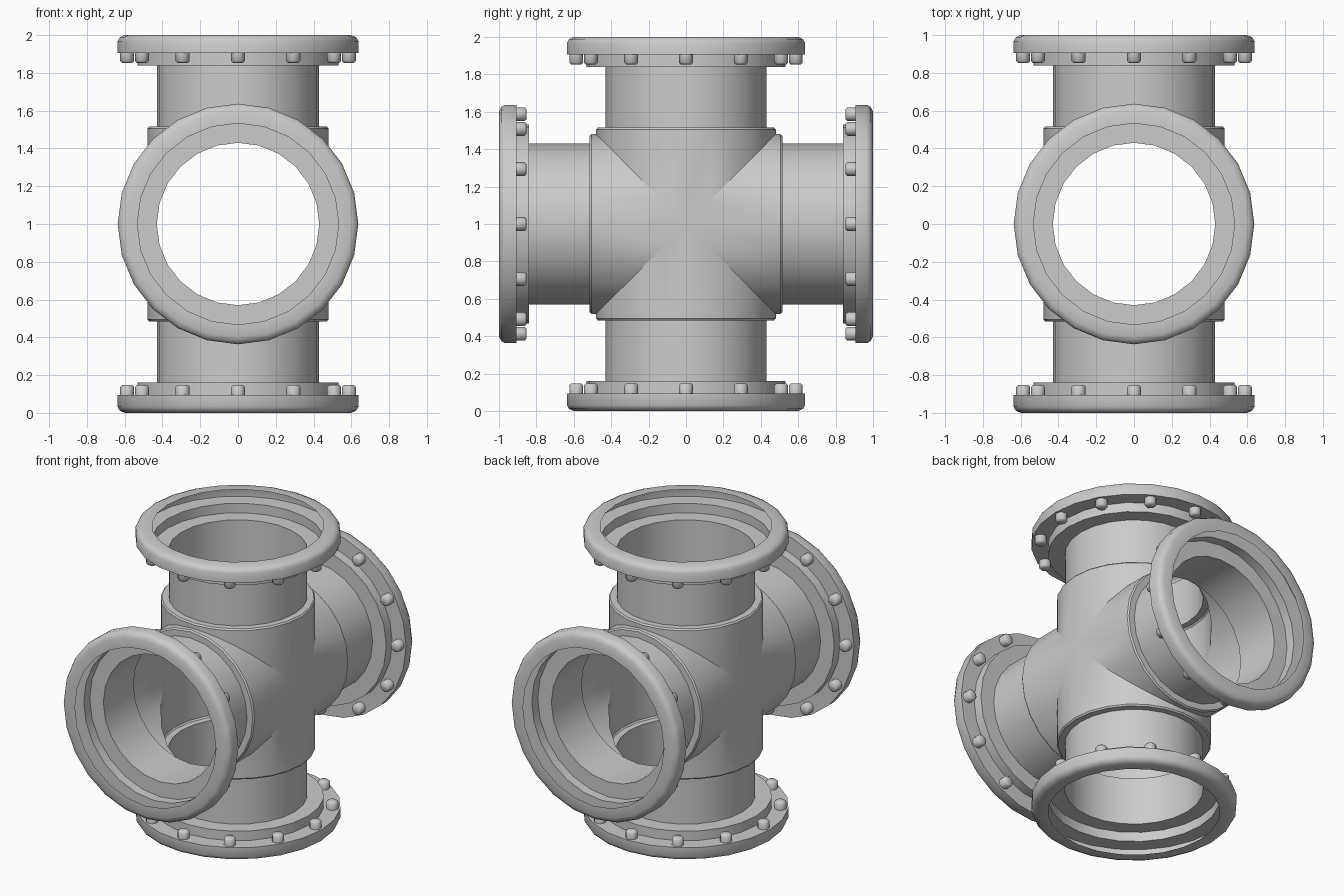
import bpy, bmesh, math
from mathutils import Matrix, Vector

cube = bpy.data.objects.get("Cube")
if cube:
    bpy.data.objects.remove(cube, do_unlink=True)

SEGMENTS = 24
CENTRE = Matrix.Translation((0, 0, 1))

metal = bpy.data.materials.new("grey metal")
metal.use_nodes = True
GREY = (0.6, 0.6, 0.6, 1)
metal.diffuse_color = GREY
metal.node_tree.nodes["Principled BSDF"].inputs["Base Color"].default_value = GREY


def lathe(bm, profile, matrix, segments=SEGMENTS):
    """Sweep (radius, height) points around z; height None mitres the ring at 45 degrees."""
    rings = []
    for r, h in profile:
        ring = []
        for i in range(segments):
            a = 2 * math.pi * i / segments
            x, y = r * math.cos(a), r * math.sin(a)
            ring.append(bm.verts.new(matrix @ Vector((x, y, abs(y) if h is None else h))))
        rings.append(ring)
    for low, high in zip(rings, rings[1:]):
        for i in range(segments):
            j = (i + 1) % segments
            bm.faces.new((low[i], low[j], high[j], high[i]))


def finish(bm, name, angle=50):
    bmesh.ops.remove_doubles(bm, verts=bm.verts, dist=0.0005)
    mesh = bpy.data.meshes.new(name)
    bm.to_mesh(mesh)
    bm.free()
    mesh.materials.append(metal)
    obj = bpy.data.objects.new(name, mesh)
    bpy.context.collection.objects.link(obj)
    bpy.ops.object.select_all(action="DESELECT")
    obj.select_set(True)
    bpy.context.view_layer.objects.active = obj
    bpy.ops.object.shade_smooth_by_angle(angle=math.radians(angle))


# Thin open shells, each following the arm's axis outwards from the centre
junction = [(0.48, None), (0.48, 0.505), (0.472, 0.515), (0.43, 0.515)]
pipe = [(0.43, 0.515), (0.43, 0.84)]
flange = [(0.43, 0.84), (0.533, 0.84), (0.533, 0.905), (0.637, 0.905),
          (0.637, 0.968), (0.626, 0.988), (0.6, 1.0), (0.533, 1.0)]
bolt = [(0, 0.853), (0.027, 0.853), (0.037, 0.863), (0.037, 0.905)]

arms = {name: CENTRE @ Matrix.Rotation(math.radians(turn), 4, "X")
        for name, turn in (("top", 0), ("front", 90), ("bottom", 180), ("back", 270))}

# Mitred central cross
bm = bmesh.new()
for matrix in arms.values():
    lathe(bm, junction, matrix)
finish(bm, "cross_junction", 30)

# Four identical arms
for name, matrix in arms.items():
    for part, profile in (("pipe", pipe), ("flange", flange)):
        bm = bmesh.new()
        lathe(bm, profile, matrix)
        finish(bm, f"{name}_{part}")
    bm = bmesh.new()
    for k in range(12):
        spin = Matrix.Rotation(math.tau * k / 12, 4, "Z")
        lathe(bm, bolt, matrix @ spin @ Matrix.Translation((0.587, 0, 0)), 12)
    finish(bm, f"{name}_flange_bolts")
